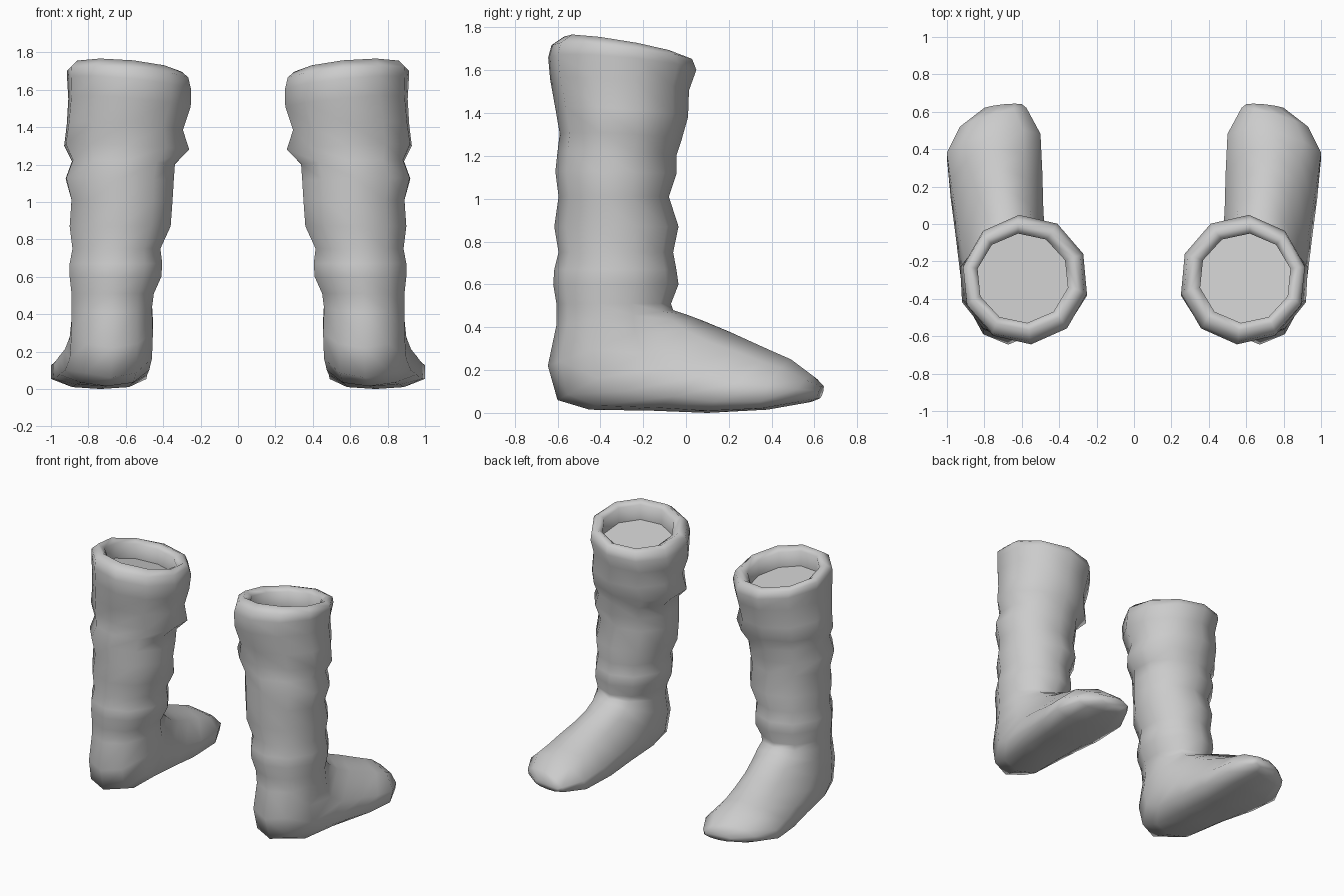
import bpy
import bmesh
from math import sin, cos, tau

SIDES = 10

# Remove the default object
cube = bpy.data.objects.get("Cube")
if cube:
    bpy.data.objects.remove(cube, do_unlink=True)


def make_material(name, colour):
    mat = bpy.data.materials.new(name)
    mat.use_nodes = True
    mat.diffuse_color = colour
    mat.node_tree.nodes["Principled BSDF"].inputs["Base Color"].default_value = colour
    return mat


grey = make_material("light grey", (0.6, 0.6, 0.6, 1))

# Rolled rim: back y, back z, front y, front z, inner x, outer x
RIM = [
    (-.53, 1.62, -.05, 1.53, .36, .83),
    (-.53, 1.73, -.05, 1.64, .36, .83),
    (-.57, 1.76, -.01, 1.665, .31, .87),
    (-.63, 1.72, .03, 1.65, .275, .905),
]

# Wrinkled shaft: height, back y, front y, inner x, outer x
SHAFT = [
    (1.63, -.645, .05, .26, .905),
    (1.53, -.635, .015, .26, .9),
    (1.4, -.61, .01, .3, .91),
    (1.29, -.59, -.02, .265, .925),
    (1.21, -.6, -.045, .34, .885),
    (1.12, -.61, -.045, .345, .92),
    (1.01, -.595, -.08, .35, .89),
    (.87, -.615, -.035, .36, .9),
    (.75, -.595, -.06, .415, .885),
    (.67, -.615, -.045, .405, .9),
    (.6, -.62, -.035, .41, .9),
    (.51, -.605, -.07, .45, .89),
]

# Foot, turning from ankle to toe: sole y, sole z, instep y, instep z,
# inner x, outer x, sole flatness, sideways skew
FOOT = [
    (-.605, .41, -.06, .48, .46, .89, 0, 0),
    (-.645, .22, 0, .46, .455, .89, .05, 0),
    (-.6, .06, .08, .43, .46, .9, .15, 0),
    (-.45, .015, .2, .38, .475, .925, .25, 0),
    (-.15, .01, .31, .33, .485, .955, .3, 0),
    (.1, 0, .41, .285, .49, .98, .35, .02),
    (.38, .015, .49, .25, .5, 1, .4, .05),
    (.55, .045, .59, .175, .575, .93, .3, .05),
    (.62, .065, .64, .13, .6, .8, .2, .01),
]


def add_ring(bm, side, yb, zb, yf, zf, xin, xout, flat=0, skew=0, roll=0, twist=0):
    """Closed cross-section spanning a back/sole point and a front/instep point."""
    verts = []
    for i in range(SIDES):
        angle = tau * i / SIDES - twist
        along = -cos(angle)
        across = sin(angle) / sin(tau / 5)
        along += flat * (along * along - 1)
        t = (along + 1) / 2
        x = (xin + xout) / 2 + across * (xout - xin) / 2
        y = yb + (yf - yb) * t - skew * across
        z = zb + (zf - zb) * t + roll * across
        verts.append(bm.verts.new((side * x, y, z)))
    return verts


def build_boot(name, side):
    bm = bmesh.new()
    rings = [add_ring(bm, side, *row, roll=.025, twist=.1) for row in RIM]
    for z, yb, yf, xin, xout in SHAFT:
        lean = max(0, z - 1) * .05
        rings.append(add_ring(bm, side, yb, z + lean, yf, z - lean, xin, xout,
                              roll=lean, twist=lean * 3))
    rings += [add_ring(bm, side, *row) for row in FOOT]

    # Skin between neighbouring sections
    for a, b in zip(rings, rings[1:]):
        for i in range(SIDES):
            j = (i + 1) % SIDES
            bm.faces.new((a[i], a[j], b[j], b[i]))
    bm.faces.new(rings[-1])
    inner_floor = bm.faces.new(rings[0])
    bmesh.ops.recalc_face_normals(bm, faces=bm.faces[:])

    # Smooth leather, flat floor inside the opening
    for face in bm.faces:
        face.smooth = face is not inner_floor

    mesh = bpy.data.meshes.new(name)
    bm.to_mesh(mesh)
    bm.free()
    mesh.materials.append(grey)
    boot = bpy.data.objects.new(name, mesh)
    bpy.context.collection.objects.link(boot)


build_boot("left_boot", 1)
build_boot("right_boot", -1)
